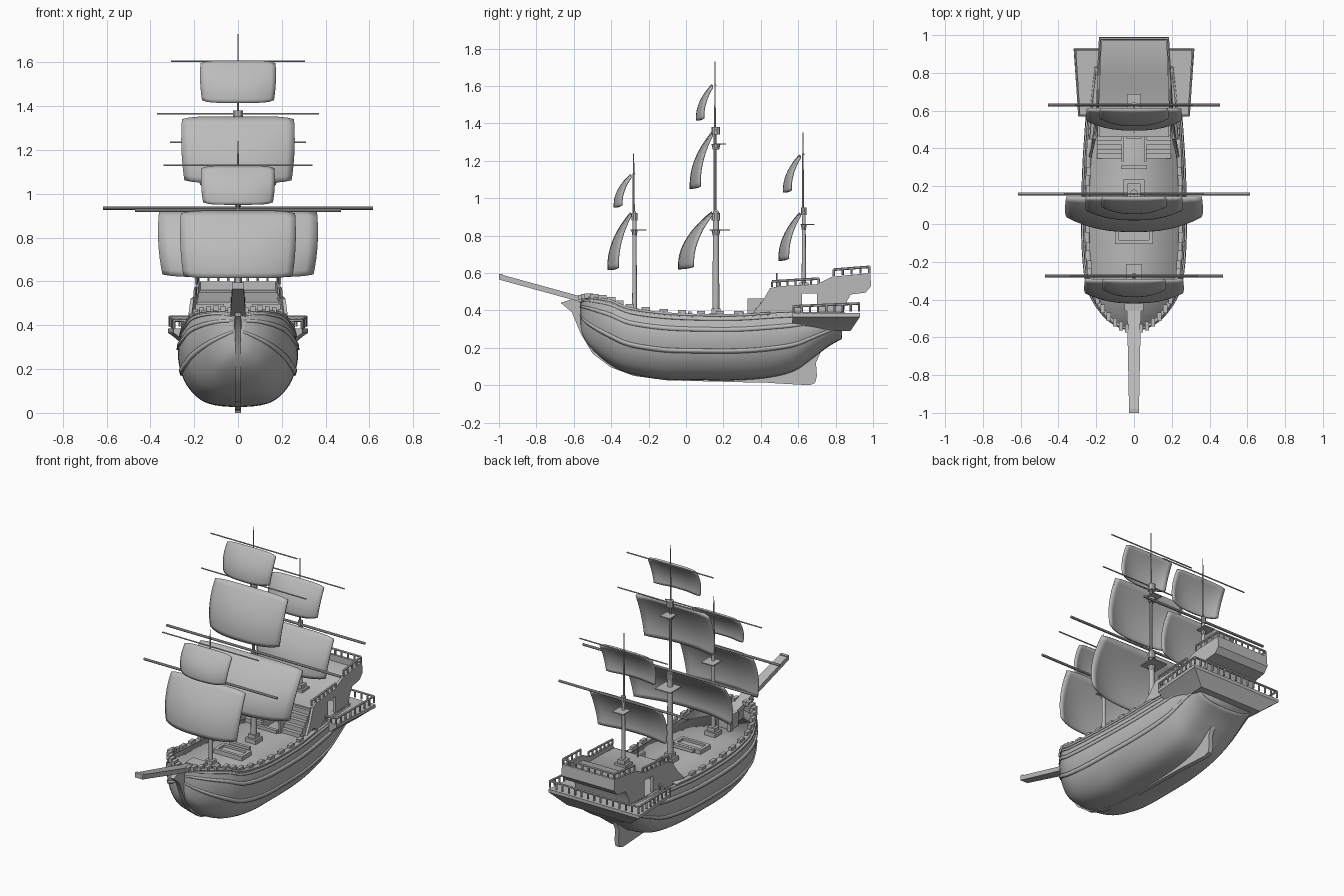
import bpy, bmesh
from mathutils import Vector

cube = bpy.data.objects.get("Cube")
if cube:
    bpy.data.objects.remove(cube)

GREY = bpy.data.materials.new("plain_grey")
GREY.use_nodes = True
colour = (0.5, 0.5, 0.5, 1)
GREY.diffuse_color = colour
GREY.node_tree.nodes["Principled BSDF"].inputs["Base Color"].default_value = colour
made = []


def build(name, verts, faces, thick=0.0):
    mesh = bpy.data.meshes.new(name)
    mesh.from_pydata([tuple(v) for v in verts], [], faces)
    mesh.materials.append(GREY)
    bm = bmesh.new()
    bm.from_mesh(mesh)
    bmesh.ops.recalc_face_normals(bm, faces=bm.faces)
    bm.to_mesh(mesh)
    bm.free()
    ob = bpy.data.objects.new(name, mesh)
    bpy.context.collection.objects.link(ob)
    if thick:
        mod = ob.modifiers.new("thickness", "SOLIDIFY")
        mod.thickness, mod.offset = thick, 0
    made.append(ob)
    return ob


def grid(name, rows, thick=0.0):
    n = len(rows[0])
    faces = [(i * n + j, i * n + j + 1, (i + 1) * n + j + 1, (i + 1) * n + j)
             for i in range(len(rows) - 1) for j in range(n - 1)]
    return build(name, [p for r in rows for p in r], faces, thick)


def prism(name, outline, xa, xb):
    """Side outline of (y, z) points, extruded between two x values or x(y) rules."""
    n = len(outline)
    at = lambda x, y: x(y) if callable(x) else x
    verts = [(at(x, y), y, z) for x in (xa, xb) for y, z in outline]
    faces = [tuple(range(n)), tuple(range(n, 2 * n))]
    faces += [(i, (i + 1) % n, n + (i + 1) % n, n + i) for i in range(n)]
    return build(name, verts, faces)


def box(name, x, y, z, sx, sy, sz):
    a, b = y - sy / 2, y + sy / 2
    c, d = z - sz / 2, z + sz / 2
    return prism(name, [(a, c), (b, c), (b, d), (a, d)], x - sx / 2, x + sx / 2)


def rod(name, p, q, r1, r2=None, sides=10):
    p, q = Vector(p), Vector(q)
    turn = (q - p).to_track_quat("Z", "Y")
    bm = bmesh.new()
    bmesh.ops.create_cone(bm, cap_ends=True, segments=sides, radius1=r1,
                          radius2=r1 if r2 is None else r2, depth=(q - p).length)
    verts = [turn @ v.co + (p + q) / 2 for v in bm.verts]
    faces = [[v.index for v in f.verts] for f in bm.faces]
    bm.free()
    return build(name, verts, faces)


def spline(points, n):
    pts = [Vector(p) for p in points]
    pts = [2 * pts[0] - pts[1]] + pts + [2 * pts[-1] - pts[-2]]
    out = []
    for a, b, c, d in zip(pts, pts[1:], pts[2:], pts[3:]):
        for k in range(n):
            t = k / n
            out.append(b + (c - a) * t / 2 + (a - 2.5 * b + 2 * c - d / 2) * t * t
                       + (1.5 * (b - c) + (d - a) / 2) * t ** 3)
    return out + [pts[-2]]


# Hull stations: y, keel height, rail height, half width
STATIONS = spline([(-.56, .31, .45, .015), (-.54, .25, .465, .08), (-.49, .185, .465, .15),
                   (-.4, .11, .45, .215), (-.3, .065, .41, .25), (-.12, .033, .385, .268),
                   (.08, .03, .375, .27), (.28, .03, .375, .265), (.45, .045, .385, .255),
                   (.58, .08, .39, .245), (.68, .15, .39, .235), (.76, .21, .39, .225),
                   (.83, .25, .39, .215)], 4)
SECTION = spline([(0, 0), (.4, .03), (.65, .11), (.85, .28), (.96, .48), (1, .68),
                  (.97, .87), (.93, 1)], 3)


def hull_point(s, k, side=1, out=0):
    y, low, top, half = s
    w, h = SECTION[k]
    return (side * (half * w + out), y, low + (top - low) * h)


def width_at(s, z):
    f = min(1, max(0, (z - s[1]) / (s[2] - s[1])))
    return s[3] * min(SECTION, key=lambda p: abs(p[1] - f))[0]


last = len(SECTION) - 1
grid("hull", [[hull_point(s, k, -1) for k in range(last, 0, -1)] +
              [hull_point(s, k) for k in range(last + 1)] for s in STATIONS], 0.008)
stern = STATIONS[-1]
loop = [hull_point(stern, k, -1) for k in range(last, 0, -1)] + \
       [hull_point(stern, k) for k in range(last + 1)]
build("transom", loop, [tuple(range(len(loop)))], 0.008)
grid("main_deck", [[(side * (width_at(s, .355) - .004), s[0], .355) for side in (-1, 1)]
                   for s in STATIONS[2:]], 0.01)

# Raised planks along the hull, rails and gun-port blocks
for side in (-1, 1):
    for a, b in ((11, 12), (16, 17), (19, 20)):
        grid("hull_wale", [[hull_point(s, k, side, .005) for k in (a, b)]
                           for s in STATIONS], 0.012)
    grid("gunwale", [[(side * (max(s[3] * .93 + d, 0)), s[0], s[2]) for d in (-.016, .01)]
                     for s in STATIONS if s[0] < .45], 0.012)
    for s in STATIONS[2::2]:
        if s[0] < .3:
            box("rail_block", side * (s[3] * .93 - .006), s[0], s[2] + .01, .022, .045, .026)

# Keel with stem, beak and rudder
prism("keel", [(-.67, .44), (-.61, .39), (-.565, .28), (-.5, .17), (-.4, .095), (-.28, .05),
               (-.1, .026), (.3, .016), (.5, .012), (.5, .08), (-.2, .08), (-.4, .16),
               (-.5, .27), (-.52, .46), (-.58, .47)], -.014, .014)
prism("rudder", [(.45, .012), (.66, 0), (.69, .012), (.70, .05), (.695, .12), (.73, .2),
                 (.62, .17), (.45, .07)], -.014, .014)
grid("bowsprit", [[(x * w, y, z + dz) for x, dz in ((-1, 0), (1, 0), (1, .03), (-1, .03), (-1, 0))]
                  for y, z, w in ((-1, .565, .026), (-.4, .4, .038))])
box("bowsprit_tip", 0, -.99, .58, .054, .02, .03)
box("bowsprit_base", 0, -.42, .4, .1, .08, .1)


# Stern castle: side walls with a doorway, decks and overhanging back
def wall_x(y):
    return .245 - .04 * (y - .33) / .17 if y < .5 else .205 - .02 * (y - .5) / .5


wall = [(.33, .36), (.36, .39), (.41, .45), (.45, .52), (.5, .53), (.70, .54), (.78, .58),
        (.985, .60), (.99, .53), (.96, .495), (.88, .485), (.85, .43), (.84, .36), (.70, .36),
        (.70, .49), (.62, .49), (.62, .36), (.5, .36)]
for side in (-1, 1):
    prism("castle_wall", wall, lambda y: side * wall_x(y), lambda y: side * (wall_x(y) - .015))
prism("castle_decks", [(.84, .36), (.85, .43), (.88, .485), (.96, .495), (.99, .53),
                       (.985, .60), (.97, .60), (.97, .56), (.78, .55), (.72, .515), (.46, .505),
                       (.46, .36), (.48, .36), (.48, .49), (.82, .495), (.82, .36)], -.186, .186)
prism("doorway", [(.452, .36), (.46, .36), (.46, .46), (.452, .46)], -.04, .04)
prism("lower_deck", [(.46, .375), (.85, .38), (.85, .39), (.46, .385)], -.2, .2)

# Stern gallery with flared underside
prism_y = ((.57, .295), (.93, .32))
rim = [(s * x, y) for s, pts in ((1, prism_y), (-1, prism_y[::-1])) for y, x in pts]
levels = ((.29, .7, .86), (.355, .95, .98), (.365, 1, 1), (.385, 1, 1))
verts = [(x * k, .57 + (y - .57) * m, z) for z, k, m in levels for x, y in rim]
faces = [(4 * a + i, 4 * a + (i + 1) % 4, 4 * a + 4 + (i + 1) % 4, 4 * a + 4 + i)
         for a in range(3) for i in range(4)]
build("gallery", verts, faces + [(0, 1, 2, 3), (12, 13, 14, 15)])


def railing(name, path, height, gap=.045):
    for p, q in zip(path, path[1:]):
        p, q = Vector(p), Vector(q)
        up = Vector((0, 0, height))
        rod(name + "_handrail", p + up, q + up, .007, sides=6)
        count = max(1, round((q - p).length / gap))
        for i in range(count + 1):
            foot = p.lerp(q, i / count)
            rod(name + "_post", foot, foot + up, .006, sides=6)


railing("gallery_rail", [(.22, .575, .38), (.29, .575, .38), (.312, .925, .395),
                         (-.312, .925, .395), (-.29, .575, .38), (-.22, .575, .38)], .042)
for side in (-1, 1):
    railing("castle_rail", [(side * .197, .46, .525), (side * .192, .71, .54)], .03)
    railing("poop_rail", [(side * .19, .79, .585), (side * .18, .98, .6)], .033)
railing("back_rail", [(-.18, .98, .6), (.18, .98, .6)], .033)
rod("flag_stub", (0, .485, .5), (0, .485, .6), .004, sides=6)

# Stairs, hatch, and other deck fittings
for side in (-1, 1):
    for i in range(5):
        box("stair_step", side * .13, .36 + i * .024, .37 + i * .014, .13, .026, .03 + i * .028)
    box("stair_cheek", side * .06, .4, .41, .012, .14, .11)
    box("hatch_side", side * .09, -.055, .372, .02, .09, .03)
    box("bitt", side * .05, -.37, .385, .025, .025, .06)
for y in (-.095, -.015):
    box("hatch_end", 0, y, .372, .2, .02, .03)
box("hatch_cover", 0, -.055, .365, .17, .07, .015)
for y in (.02, .3):
    box("deck_rack", 0, y, .385, .14, .02, .02)


def sail(name, y, top, bottom, half, depth):
    rows = []
    for i in range(13):
        s = i / 12
        push = 2.05 * s - 1.1 * s * s
        row = []
        for j in range(-8, 9):
            u = j / 8
            x = u * half * (1 - .05 * s + .03 * (4 * s * (1 - s)))
            corner = .012 * abs(u) ** 6 * (2 * s - 1)
            row.append((x, y - depth * push * (1 - .42 * abs(u) ** 2.5),
                        top + (bottom - top) * s + corner))
        rows.append(row)
    grid(name, rows, .012)


# Masts: y, foot, radius, steps (height, radius), platforms, sails
RIGS = {
    "fore": (-.275, .36, .013, .92, 1.24, ((.83, .05),),
             ((.925, .47, .92, .615, .26, .125), (1.13, .34, 1.125, .95, .165, .09))),
    "main": (.16, .36, .019, .93, 1.73, ((.83, .065), (1.29, .04)),
             ((.935, .615, .925, .62, .36, .185), (1.365, .37, 1.35, 1.05, .255, .12),
              (1.605, .305, 1.605, 1.415, .17, .085))),
    "mizzen": (.63, .5, .012, .92, 1.35, ((.86, .045),),
               ((.925, .455, .92, .665, .25, .115), (1.235, .31, 1.23, 1.03, .18, .09))),
}
for name, (y, foot, r, step, tip, platforms, sails) in RIGS.items():
    rod(name + "_lower_mast", (0, y, foot), (0, y, step), r, r * .8, 12)
    mid = platforms[-1][0] + .08 if len(platforms) > 1 else step + .2
    rod(name + "_topmast", (0, y - .005, step - .05), (0, y - .005, mid), r * .5, r * .4, 8)
    rod(name + "_pole", (0, y - .005, mid), (0, y - .005, tip), .005, .002, 8)
    box(name + "_mast_step", 0, y, foot + .012, .075, .07, .03)
    box(name + "_mast_block", 0, y, foot + .035, .05, .048, .03)
    for z, size in platforms:
        box(name + "_platform", 0, y + .02, z, size * 1.7, size * 1.7, .006)
        rod(name + "_collar", (0, y, z - .03), (0, y, z), r * .9, r * 1.3, 10)
        rod(name + "_cap", (0, y, z + .05), (0, y, z + .09), r * 1.2, sides=10)
    for z, span, top, bottom, half, depth in sails:
        rod(name + "_yard", (-span, y, z), (span, y, z), .008 if span > .4 else .004, sides=8)
        sail(name + "_sail", y - .02, top, bottom, half, depth)

bpy.ops.object.select_all(action="DESELECT")
for ob in made:
    ob.select_set(True)
bpy.context.view_layer.objects.active = made[0]
bpy.ops.object.shade_smooth_by_angle(angle=.6)
